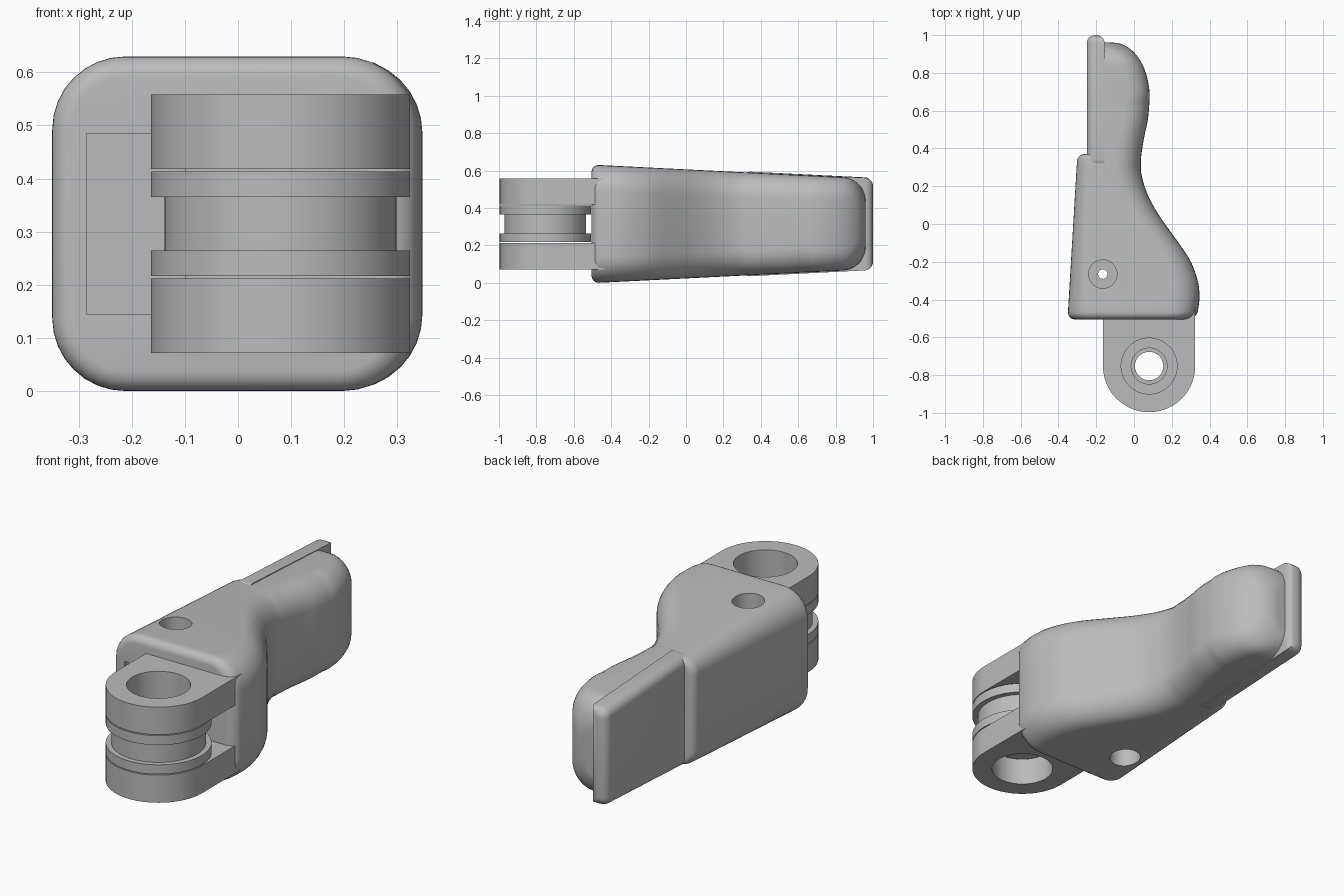
import bpy, bmesh, math

if "Cube" in bpy.data.objects:
    bpy.data.objects.remove(bpy.data.objects["Cube"])

MID = 0.315               # mid height of everything
PIN = (0.08, -0.752)      # axis of the hinge eye

grey = bpy.data.materials.new("plain grey")
grey.use_nodes = True
grey.diffuse_color = (0.5, 0.5, 0.5, 1)
grey.node_tree.nodes["Principled BSDF"].inputs["Base Color"].default_value = (0.5, 0.5, 0.5, 1)


def finish(name, bm):
    bmesh.ops.recalc_face_normals(bm, faces=bm.faces)
    mesh = bpy.data.meshes.new(name)
    bm.to_mesh(mesh)
    bm.free()
    mesh.materials.append(grey)
    ob = bpy.data.objects.new(name, mesh)
    bpy.context.collection.objects.link(ob)
    return ob


def activate(ob):
    bpy.ops.object.select_all(action='DESELECT')
    ob.select_set(True)
    bpy.context.view_layer.objects.active = ob


def smooth(ob, angle=35):
    activate(ob)
    bpy.ops.object.shade_smooth_by_angle(angle=math.radians(angle))


def loft(name, rings, closed=False):
    bm = bmesh.new()
    rows = [[bm.verts.new(p) for p in ring] for ring in rings]
    pairs = list(zip(rows, rows[1:]))
    if closed:
        pairs.append((rows[-1], rows[0]))
    else:
        bm.faces.new(rows[0])
        bm.faces.new(rows[-1])
    n = len(rows[0])
    for a, b in pairs:
        for i in range(n):
            j = (i + 1) % n
            bm.faces.new((a[i], a[j], b[j], b[i]))
    return finish(name, bm)


def prism(name, outline, z0, z1):
    return loft(name, [[(x, y, z) for x, y in outline] for z in (z0, z1)])


def circle(cx, cy, r, n=64):
    return [(cx + r * math.cos(2 * math.pi * i / n), cy + r * math.sin(2 * math.pi * i / n))
            for i in range(n)]


def cut(ob, cutter):
    mod = ob.modifiers.new("cut", 'BOOLEAN')
    mod.operation = 'DIFFERENCE'
    mod.solver = 'EXACT'
    mod.object = cutter
    activate(ob)
    bpy.ops.object.modifier_apply(modifier=mod.name)
    bpy.data.objects.remove(cutter)


# Right-hand outline of the lever: (y, x) points, smoothly interpolated
SIDE = [(-0.56, 0.295), (-0.505, 0.325), (-0.45, 0.34), (-0.37, 0.347), (-0.28, 0.332),
        (-0.18, 0.29), (-0.05, 0.2), (0.05, 0.13), (0.15, 0.075), (0.25, 0.042),
        (0.33, 0.036), (0.45, 0.052), (0.55, 0.073), (0.67, 0.083), (0.75, 0.083)]


def side_x(y):
    for i in range(1, len(SIDE) - 2):
        (y0, x0), (y1, x1), (y2, x2), (y3, x3) = SIDE[i - 1:i + 3]
        if y <= y2:
            break
    h, t = y2 - y1, (y - y1) / (y2 - y1)
    m1, m2 = h * (x2 - x0) / (y2 - y0), h * (x3 - x1) / (y3 - y1)
    return ((2*t**3 - 3*t**2 + 1) * x1 + (t**3 - 2*t**2 + t) * m1
            + (3*t**2 - 2*t**3) * x2 + (t**3 - t**2) * m2)


def half_height(y):
    return MID - 0.05 * (y + 0.47)


def left_x(y):
    return -0.352 + 0.06 * (y + 0.505)


def left_radius(y):
    return 0.14 - 0.07 * (y + 0.505)


def section(y, xl, xr, h, rl, rr, n=9):
    """Rounded rectangle across the lever at one station."""
    rr = max(0.005, min(rr, xr - xl - rl - 0.005))
    ring = []
    for k, (cx, cz, r) in enumerate(((xr - rr, h - rr, rr), (xl + rl, h - rl, rl),
                                     (xl + rl, rl - h, rl), (xr - rr, rr - h, rr))):
        for i in range(n):
            a = math.pi / 2 * (k + i / (n - 1))
            ring.append((cx + r * math.cos(a), y, MID + cz + r * math.sin(a)))
    return ring


# Lever body: soft front edge, wide housing, step, slim curved grip
rings = []
quarter = [math.pi / 2 * i / 6 for i in range(7)]
for t in quarter:
    y, d = -0.505 + 0.04 * (1 - math.cos(t)), 0.04 * (1 - math.sin(t))
    rings.append(section(y, left_x(y) + d, side_x(y) - d, half_height(y) - d,
                         left_radius(y) - d, 0.14 - d))
for i in range(30):
    y = -0.44 + 0.0255 * i
    rings.append(section(y, left_x(y), side_x(y), half_height(y), left_radius(y), 0.14))
for t in quarter:
    y = 0.33 + 0.04 * math.sin(t)
    rings.append(section(y, left_x(0.33) + 0.04 * (1 - math.cos(t)), side_x(y),
                         half_height(y), left_radius(y), 0.13))
for i in range(12):
    y = 0.37 + 0.025 * i
    rings.append(section(y, -0.2, side_x(y), half_height(y), 0.02, 0.13))
for i in range(21):
    t = math.pi / 2 * i / 20
    y = 0.67 + 0.29 * math.sin(t)
    u = min(0.12, max(0, y - 0.84))
    drop = 0.12 - math.sqrt(max(0, 0.12 ** 2 - u ** 2))
    rings.append(section(y, -0.2, -0.11 + 0.193 * math.cos(t), half_height(y) - drop, 0.02, 0.12))
body = loft("lever_body", rings)

# Pivot bore with a counterbore on both faces, and the front pocket
for r, z0, z1 in ((0.075, -0.1, 0.22), (0.075, 0.41, 0.8), (0.025, -0.2, 0.9)):
    cut(body, prism("bore_cutter", circle(-0.165, -0.265, r, 48), z0, z1))
cut(body, prism("pocket_cutter", [(-0.285, -0.6), (-0.1, -0.6), (-0.1, -0.4), (-0.285, -0.4)],
                0.145, 0.485))
smooth(body)

# Thin plate along the flat side of the grip, tapering with the body
bm = bmesh.new()
bmesh.ops.create_cube(bm, size=1)
for v in bm.verts:
    y = 0.3 if v.co.y < 0 else 1.0
    h = half_height(y) + 0.005
    v.co = (-0.25 if v.co.x < 0 else -0.155, y, MID + math.copysign(h, v.co.z))
bmesh.ops.bevel(bm, geom=[e for e in bm.edges if any(v.co.x < -0.2 for v in e.verts)
                          or all(v.co.y > 0.9 for v in e.verts)],
                offset=0.044, segments=6, profile=0.5, affect='EDGES')
smooth(finish("grip_plate", bm))

# Two hinge lugs with large eyes
R = 0.244
arc = [(PIN[0] + R * math.cos(a), PIN[1] + R * math.sin(a))
       for a in (math.pi + math.pi * i / 40 for i in range(41))]
outline = arc + [(PIN[0] + R, -0.42), (PIN[0] - R, -0.42)]
for name, z0, z1 in (("lower_lug", 0.072, 0.212), ("upper_lug", 0.418, 0.558)):
    lug = prism(name, outline, z0, z1)
    cut(lug, prism("eye_cutter", circle(*PIN, 0.148), z0 - 0.1, z1 + 0.1))
    smooth(lug)

# Flanged spool between the lugs
half = [(0.075, 0.08), (0.095, 0.08), (0.095, 0.098), (R, 0.098), (R, 0.05), (0.218, 0.05)]
profile = half + [(r, -z) for r, z in reversed(half)]
spool = loft("hinge_spool", [[(PIN[0] + r * c, PIN[1] + r * s, MID + z) for r, z in profile]
                             for c, s in circle(0, 0, 1, 80)], closed=True)
smooth(spool)
